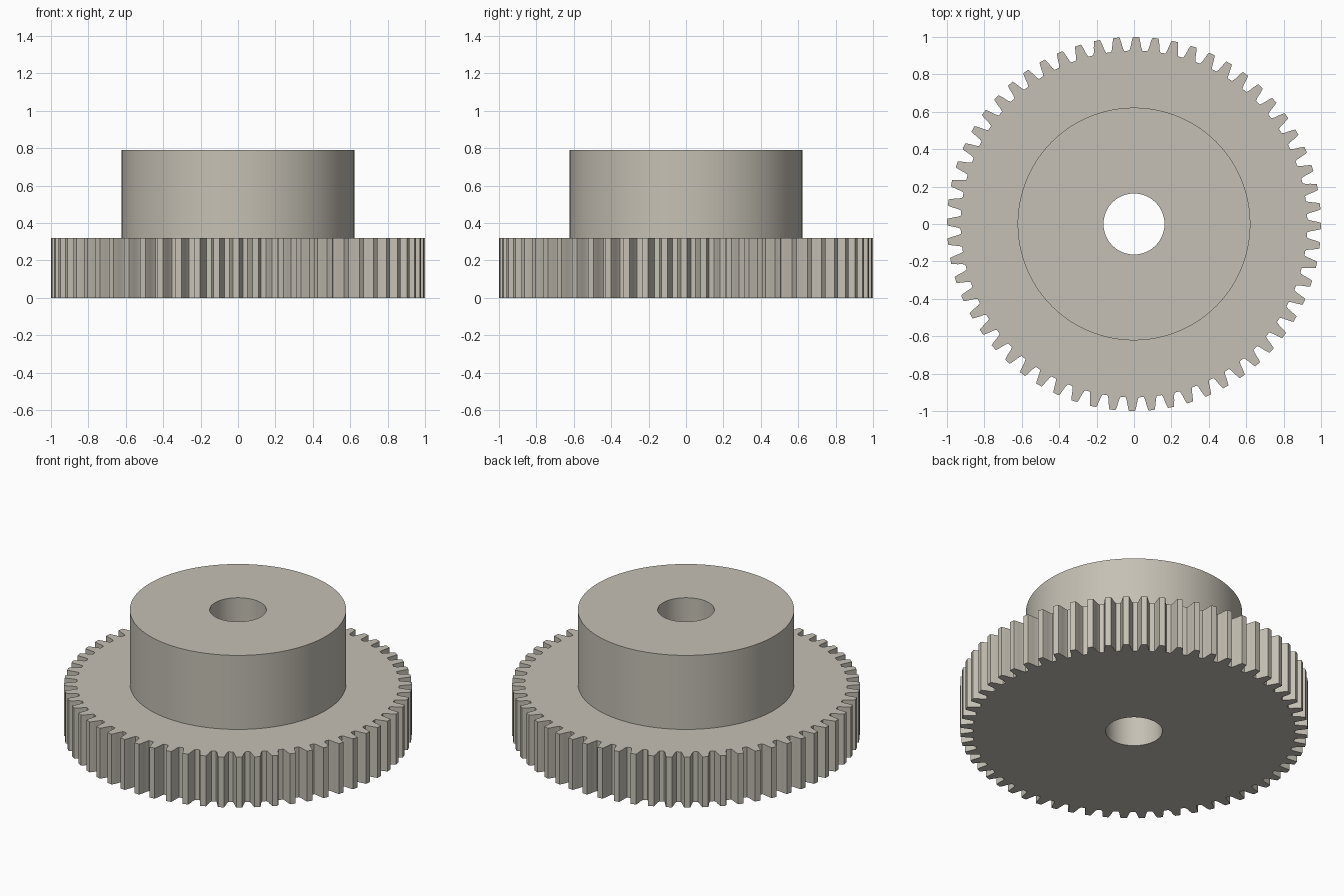
import bpy
import bmesh
import math

cube = bpy.data.objects.get("Cube")
if cube:
    bpy.data.objects.remove(cube, do_unlink=True)

TEETH = 60
PITCH = 2 * math.pi / TEETH
PHASE = math.pi / 2 - 0.0105
WHEEL_TOP, HUB_TOP = 0.32, 0.79
BORE_R, HUB_R = 0.163, 0.622

# Half tooth: angle from the tooth centre and radius, tip to root
flank = [(0.0165, 1.0), (0.0205, 0.988), (0.026, 0.965), (0.031, 0.942), (0.038, 0.927)]
tooth = [(-a, r) for a, r in reversed(flank)] + flank
outline = [(PHASE + k * PITCH + a, r) for k in range(TEETH) for a, r in tooth]

metal = bpy.data.materials.new("warm grey metal")
metal.use_nodes = True
colour = (0.56, 0.53, 0.46, 1)
metal.diffuse_color = colour
bsdf = metal.node_tree.nodes["Principled BSDF"]
bsdf.inputs["Base Color"].default_value = colour
bsdf.inputs["Roughness"].default_value = 0.6


def shell(name, rings):
    """Join rings of (radius or None for the toothed outline, height) into a surface."""
    bm = bmesh.new()
    loops = []
    for radius, z in rings:
        loops.append([bm.verts.new(((radius or r) * math.cos(a), (radius or r) * math.sin(a), z))
                      for a, r in outline])
    n = len(outline)
    for lower, upper in zip(loops, loops[1:]):
        for i in range(n):
            j = (i + 1) % n
            bm.faces.new((lower[i], lower[j], upper[j], upper[i]))
    mesh = bpy.data.meshes.new(name)
    bm.to_mesh(mesh)
    bm.free()
    mesh.materials.append(metal)
    obj = bpy.data.objects.new(name, mesh)
    bpy.context.collection.objects.link(obj)
    bpy.ops.object.select_all(action="DESELECT")
    obj.select_set(True)
    bpy.context.view_layer.objects.active = obj
    bpy.ops.object.shade_smooth_by_angle(angle=math.radians(20))
    return obj


# Toothed wheel with the lower half of the bore
shell("toothed_wheel", [(BORE_R, WHEEL_TOP), (BORE_R, 0), (None, 0),
                        (None, WHEEL_TOP), (HUB_R, WHEEL_TOP)])

# Raised hub with the upper half of the bore
shell("hub", [(HUB_R, WHEEL_TOP), (HUB_R, HUB_TOP),
              (BORE_R, HUB_TOP), (BORE_R, WHEEL_TOP)])
